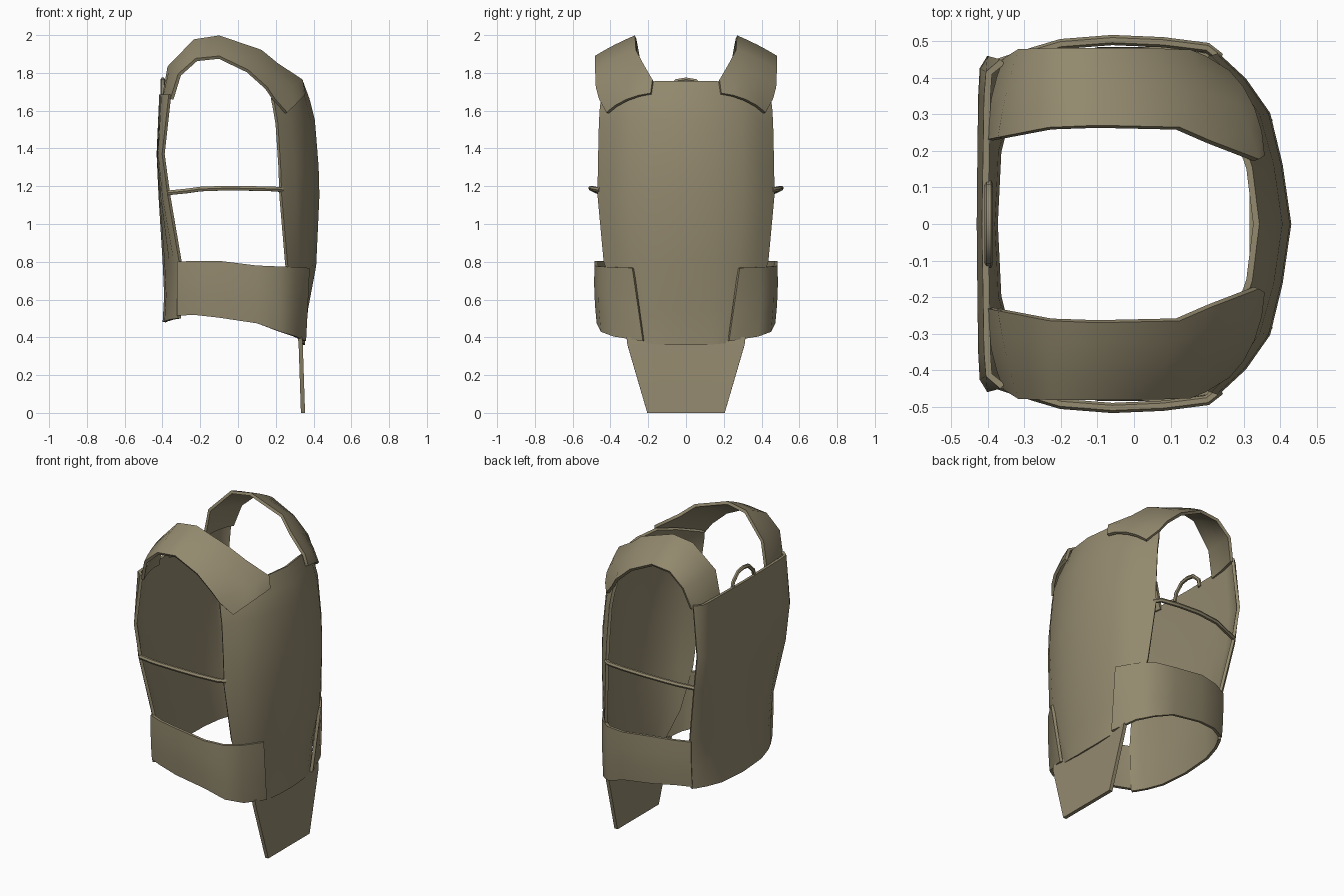
import bpy
from mathutils import Vector

tan = bpy.data.materials.new("khaki_fabric")
tan.diffuse_color = (0.29, 0.25, 0.155, 1)


def finish(ob):
    # bake modifiers, then smooth with crisp rims
    ob.data.materials.append(tan)
    bpy.ops.object.select_all(action='DESELECT')
    ob.select_set(True)
    bpy.context.view_layer.objects.active = ob
    bpy.ops.object.convert(target='MESH')
    bpy.ops.object.shade_smooth_by_angle(angle=0.7)


def mirror_y(ob):
    m = ob.modifiers.new("mirror", 'MIRROR')
    m.use_axis = (False, True, False)
    m.merge_threshold = 0.002


def sheet(name, rows, thick=0.018):
    # grid of points on the +y side, mirrored and thickened
    n = len(rows[0])
    verts = [p for r in rows for p in r]
    faces = [(i * n + j, i * n + j + 1, (i + 1) * n + j + 1, (i + 1) * n + j)
             for i in range(len(rows) - 1) for j in range(n - 1)]
    me = bpy.data.meshes.new(name)
    me.from_pydata(verts, [], faces)
    ob = bpy.data.objects.new(name, me)
    bpy.context.collection.objects.link(ob)
    mirror_y(ob)
    s = ob.modifiers.new("thickness", 'SOLIDIFY')
    s.thickness = thick
    s.offset = 0
    finish(ob)


def cord(name, pts, radius, mirror):
    cu = bpy.data.curves.new(name, 'CURVE')
    cu.dimensions = '3D'
    cu.bevel_depth = radius
    cu.bevel_resolution = 1
    cu.use_fill_caps = True
    sp = cu.splines.new('POLY')
    sp.points.add(len(pts) - 1)
    for p, c in zip(sp.points, pts):
        p.co = (*c, 1)
    ob = bpy.data.objects.new(name, cu)
    bpy.context.collection.objects.link(ob)
    if mirror:
        mirror_y(ob)
    finish(ob)


def panel(name, levels, cols, power):
    # level: z centre, z edge, x centre, x edge, half width, roundness
    # cols: width share, x share, z share
    sheet(name, [[(xc + (xe - xc) * (g * (1 - r) + f ** power * r), f * w, zc + (ze - zc) * h)
                  for f, g, h in cols]
                 for zc, ze, xc, xe, w, r in levels])


# chest panel (faces +x)
panel("chest_panel", [
    (1.755, 1.67, 0.335, 0.18, 0.44, 1),
    (1.66, 1.62, 0.37, 0.19, 0.45, 0.6),
    (1.55, 1.53, 0.398, 0.205, 0.455, 0.2),
    (1.30, 1.30, 0.418, 0.22, 0.46, 0),
    (1.15, 1.15, 0.422, 0.225, 0.462, 0),
    (0.78, 0.80, 0.405, 0.255, 0.43, 0),
    (0.55, 0.56, 0.362, 0.28, 0.34, 0),
    (0.36, 0.37, 0.345, 0.33, 0.23, 0)],
    [(0, 0, 0), (0.35, 0.12, 0), (0.65, 0.29, 0.4), (0.85, 0.62, 0.75), (1, 1, 1)], 2)

# back panel, side edges turned forward, rounder towards the waist
panel("back_panel", [
    (1.685, 1.685, -0.408, -0.36, 0.445, 0),
    (1.37, 1.37, -0.422, -0.395, 0.455, 0.1),
    (1.15, 1.15, -0.412, -0.365, 0.445, 0.3),
    (0.80, 0.80, -0.39, -0.305, 0.40, 0.8),
    (0.62, 0.63, -0.382, -0.305, 0.395, 1),
    (0.48, 0.50, -0.390, -0.31, 0.39, 1)],
    [(0, 0, 0), (0.5, 0.08, 0.25), (0.78, 0.12, 0.7), (0.93, 0.22, 0.9), (1, 1, 1)], 3)

# hanging groin flap
sheet("groin_flap", [[(x, y * w, z) for y in (0, 1)]
                     for x, z, w in ((0.328, 0.40, 0.315), (0.332, 0.36, 0.31),
                                     (0.344, 0.0, 0.205))], 0.022)

# shoulder straps: inner edge, outer edge and bulge, from back to chest
stations = [
    ((-0.395, 0.230, 1.66), (-0.350, 0.450, 1.66), 0.05),
    ((-0.365, 0.236, 1.83), (-0.310, 0.476, 1.79), 0.03),
    ((-0.230, 0.262, 1.97), (-0.220, 0.478, 1.87), 0.02),
    ((-0.100, 0.267, 1.99), (-0.100, 0.478, 1.882), 0.02),
    ((0.120, 0.262, 1.915), (0.050, 0.476, 1.81), 0.04),
    ((0.205, 0.225, 1.845), (0.150, 0.472, 1.72), 0.06),
    ((0.335, 0.175, 1.76), (0.190, 0.455, 1.66), 0.10),
    ((0.350, 0.185, 1.69), (0.255, 0.415, 1.588), 0.12)]
rows = []
for a, b, bulge in stations:
    a, b = Vector(a), Vector(b)
    row = []
    for t in (0, 0.25, 0.5, 0.75, 1):
        p = a.lerp(b, t)
        row.append(p + (p - Vector((0, 0.1, 1.4))).normalized() * bulge * t * (1 - t))
    rows.append(row)
sheet("shoulder_strap", rows)

# waist side belts, from the back panel's side edges onto the chest panel
belt = [(-0.318, 0.400, 0.80, 0.515), (-0.23, 0.444, 0.805, 0.52), (-0.10, 0.474, 0.805, 0.505),
        (0.10, 0.476, 0.78, 0.475), (0.22, 0.455, 0.775, 0.43), (0.30, 0.39, 0.772, 0.405)]
rows = [[(x, y + 0.012 * t * (1 - t) - 0.012 * t * t, zt + (zb - zt) * t)
         for t in (0, 0.33, 0.67, 1)] for x, y, zt, zb in belt]
tip_top, tip_low = Vector((0.372, 0.28, 0.768)), Vector((0.352, 0.225, 0.38))
rows.append([tip_top.lerp(tip_low, t) for t in (0, 0.33, 0.67, 1)])
sheet("side_belt", rows)

# elastic side cords
cord("side_cord", [(-0.37, 0.44, 1.165), (-0.27, 0.472, 1.175), (-0.2, 0.493, 1.185),
                   (-0.06, 0.504, 1.19), (0.08, 0.498, 1.188), (0.2, 0.483, 1.185),
                   (0.235, 0.455, 1.18)], 0.014, True)

# drag handle on the back
cord("drag_handle", [(-0.398, -0.11, 1.66), (-0.398, -0.10, 1.71), (-0.398, -0.05, 1.757),
                     (-0.398, 0, 1.765), (-0.398, 0.05, 1.757), (-0.398, 0.10, 1.71),
                     (-0.398, 0.11, 1.66)], 0.012, False)
